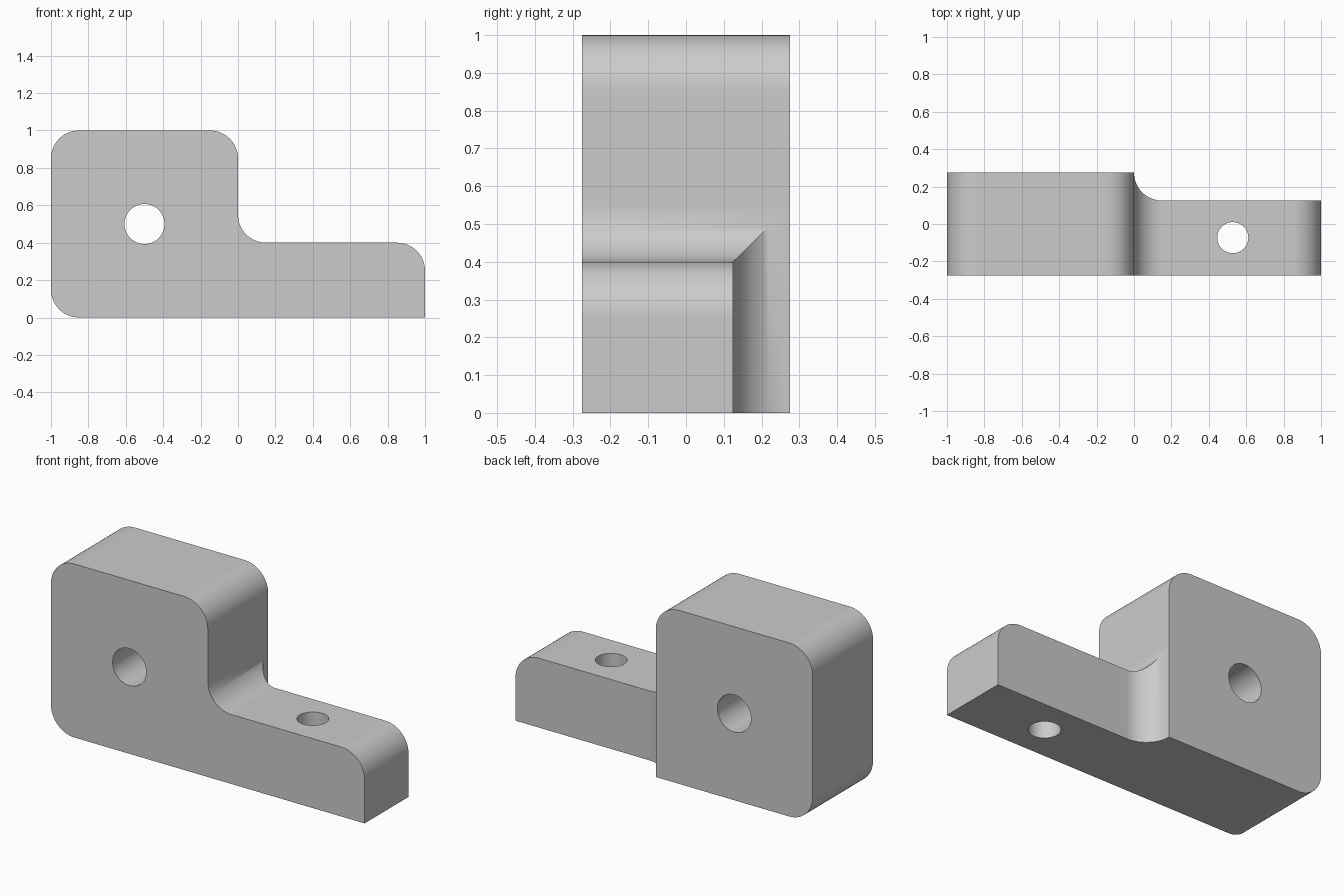
import bpy, bmesh, math
from mathutils import Vector, Matrix

if "Cube" in bpy.data.objects:
    bpy.data.objects.remove(bpy.data.objects["Cube"])

STEPS = 16
HALF_DEPTH = 0.275
ARM_BACK = 0.125
ROUND = 0.15

grey = bpy.data.materials.new("plain_grey")
grey.use_nodes = True
colour = (0.6, 0.6, 0.6, 1)
grey.diffuse_color = colour
grey.node_tree.nodes["Principled BSDF"].inputs["Base Color"].default_value = colour


def rounded(corners):
    """Outline from (u, v, radius) corners at right angles, each rounded off."""
    points = []
    for i, (u, v, r) in enumerate(corners):
        c = Vector((u, v))
        if r == 0:
            points.append(c)
            continue
        a = (Vector(corners[i - 1][:2]) - c).normalized()
        b = (Vector(corners[(i + 1) % len(corners)][:2]) - c).normalized()
        centre = c + (a + b) * r
        for k in range(STEPS + 1):
            t = math.pi / 2 * k / STEPS
            points.append(centre - b * r * math.cos(t) - a * r * math.sin(t))
    return points


def extrude(name, outline, start, end, upright):
    """Solid from an outline in the xz plane (upright) or the xy plane."""
    bm = bmesh.new()
    place = (lambda p: (p.x, start, p.y)) if upright else (lambda p: (p.x, p.y, start))
    face = bm.faces.new([bm.verts.new(place(p)) for p in outline])
    new = bmesh.ops.extrude_face_region(bm, geom=[face])["geom"]
    shift = Vector((0, end - start, 0)) if upright else Vector((0, 0, end - start))
    bmesh.ops.translate(bm, vec=shift, verts=[g for g in new if isinstance(g, bmesh.types.BMVert)])
    bmesh.ops.recalc_face_normals(bm, faces=bm.faces)
    return add_object(name, bm)


def add_object(name, bm):
    mesh = bpy.data.meshes.new(name)
    bm.to_mesh(mesh)
    bm.free()
    mesh.materials.append(grey)
    obj = bpy.data.objects.new(name, mesh)
    bpy.context.collection.objects.link(obj)
    return obj


def drill(name, centre, radius, turn):
    bm = bmesh.new()
    matrix = Matrix.Translation(centre) @ Matrix.Rotation(turn, 4, "X")
    bmesh.ops.create_cone(bm, cap_ends=True, segments=64, radius1=radius,
                          radius2=radius, depth=2, matrix=matrix)
    return add_object(name, bm)


# Side profile: tall block stepping down to a low arm
bracket = extrude("bracket", rounded([
    (-1, 0, ROUND), (1, 0, 0), (1, 0.4, ROUND),
    (0, 0.4, ROUND), (0, 1, ROUND), (-1, 1, ROUND)]),
    -HALF_DEPTH, HALF_DEPTH, True)

# Plan shape narrows the arm, with a fillet against the block
plan = extrude("plan_cutter", rounded([
    (-1.2, -0.5, 0), (1.2, -0.5, 0), (1.2, ARM_BACK, 0),
    (0, ARM_BACK, ROUND), (0, HALF_DEPTH, 0), (0, 0.5, 0), (-1.2, 0.5, 0)]),
    -0.2, 1.2, False)

# Bolt holes through the block and the arm
block_hole = drill("block_hole_cutter", (-0.5, 0, 0.5), 0.107, math.pi / 2)
arm_hole = drill("arm_hole_cutter", (0.528, -0.073, 0), 0.083, 0)

cuts = [(plan, "INTERSECT"), (block_hole, "DIFFERENCE"), (arm_hole, "DIFFERENCE")]
for cutter, operation in cuts:
    mod = bracket.modifiers.new(cutter.name, "BOOLEAN")
    mod.operation = operation
    mod.solver = "EXACT"
    mod.object = cutter

bpy.ops.object.select_all(action="DESELECT")
bpy.context.view_layer.objects.active = bracket
bracket.select_set(True)
for cutter, _ in cuts:
    bpy.ops.object.modifier_apply(modifier=cutter.name)
    bpy.data.objects.remove(cutter)

# Smooth rounds beside flat faces
bpy.ops.object.shade_smooth_by_angle(angle=math.radians(30))
weighted = bracket.modifiers.new("even_shading", "WEIGHTED_NORMAL")
weighted.keep_sharp = True
